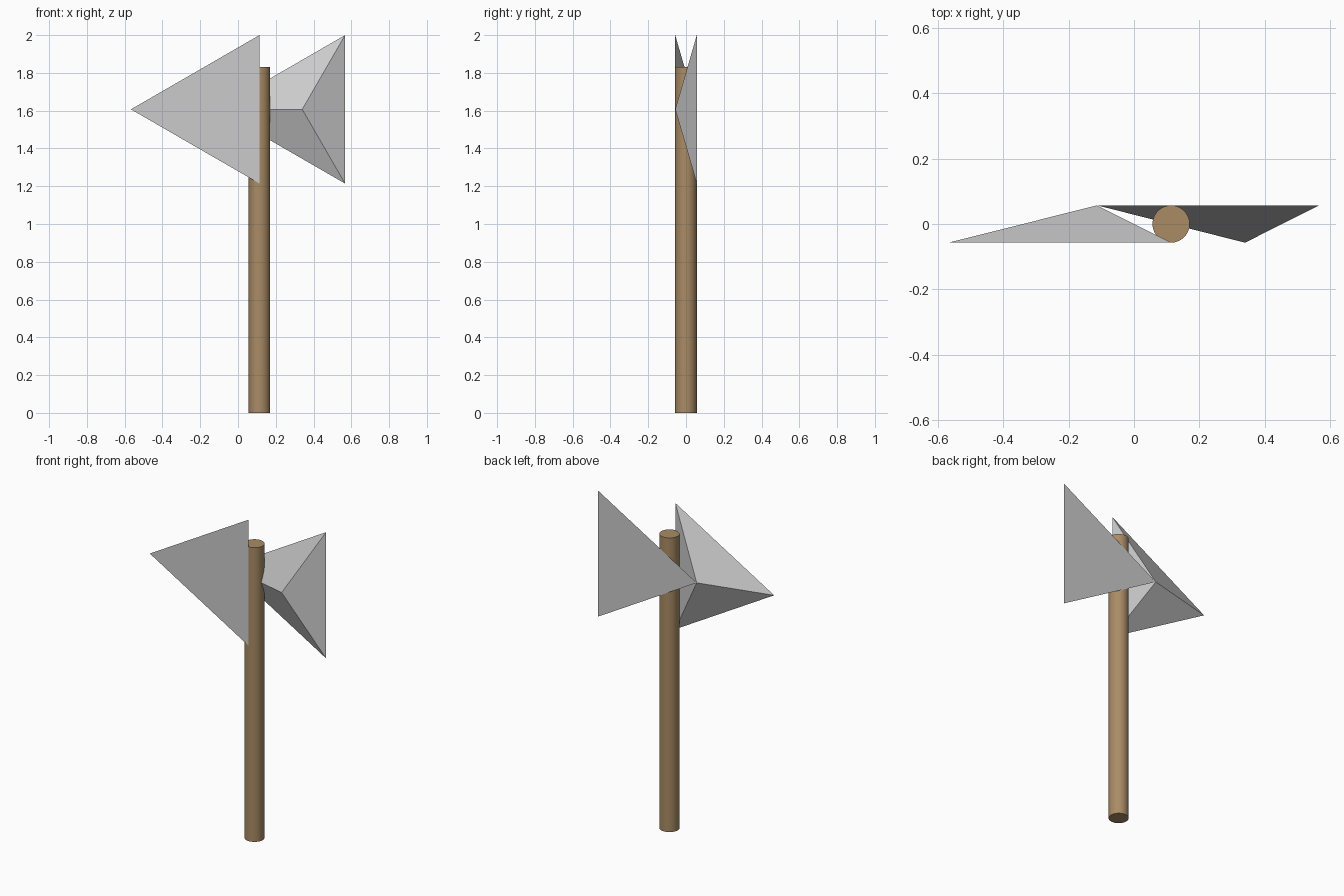
import bpy, bmesh
from math import cos, sin, tau

if "Cube" in bpy.data.objects:
    bpy.data.objects.remove(bpy.data.objects["Cube"])

HALF = 0.057      # half thickness in y, also the handle radius
HEAD_Z = 1.607    # height of the axe head centre
BLADE_R = 0.4535  # circumradius of a blade triangle


def blade(name, x, side):
    """Three-sided flat pyramid: base at y = -side*HALF, apex on the other side."""
    bm = bmesh.new()
    base = []
    for i in range(3):
        a = tau / 2 + tau * i / 3
        base.append(bm.verts.new((x + BLADE_R * cos(a), -side * HALF,
                                  HEAD_Z + BLADE_R * sin(a))))
    apex = bm.verts.new((x, side * HALF, HEAD_Z))
    bm.faces.new(base)
    for i in range(3):
        bm.faces.new((base[i], base[(i + 1) % 3], apex))
    bmesh.ops.recalc_face_normals(bm, faces=bm.faces)
    mesh = bpy.data.meshes.new(name)
    bm.to_mesh(mesh)
    bm.free()
    obj = bpy.data.objects.new(name, mesh)
    bpy.context.collection.objects.link(obj)
    return obj


# Axe head: two pyramids facing opposite ways
blade("left_blade", -0.1135, 1)
blade("right_blade", 0.340, -1)

# Wooden handle
HANDLE_H = 1.83
bpy.ops.mesh.primitive_cylinder_add(vertices=32, radius=HALF, depth=HANDLE_H,
                                    location=(0.1135, 0, HANDLE_H / 2))
handle = bpy.context.object
handle.name = "handle"
bpy.ops.object.shade_smooth_by_angle()
wood = bpy.data.materials.new("wood")
wood.diffuse_color = (0.40, 0.26, 0.13, 1)
wood.use_nodes = True
wood.node_tree.nodes["Principled BSDF"].inputs["Base Color"].default_value = wood.diffuse_color
handle.data.materials.append(wood)
